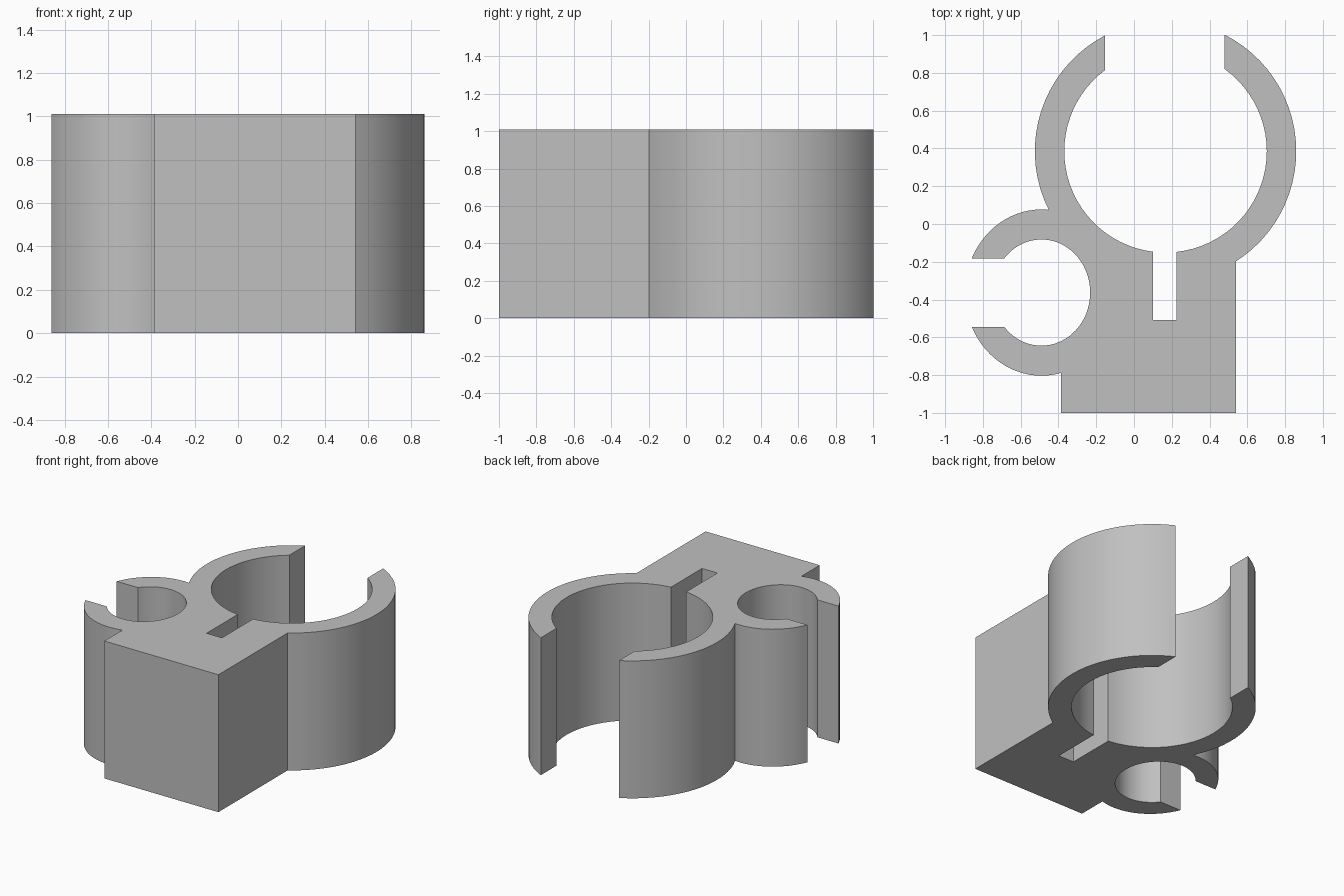
import bpy
import bmesh
from math import acos, asin, sin, cos, pi, ceil

if "Cube" in bpy.data.objects:
    bpy.data.objects.remove(bpy.data.objects["Cube"], do_unlink=True)

HEIGHT = 1.01
BIG_X, BIG_Y, BIG_OUT, BIG_IN = 0.167, 0.385, 0.692, 0.536
SMALL_X, SMALL_Y = -0.49, -0.363
SMALL_OUT, SMALL_IN = (0.405, 0.44), (0.258, 0.281)
BLOCK_L, BLOCK_R = -0.387, 0.541
SLOT_L, SLOT_R, SLOT_END = 0.101, 0.226, -0.509
MOUTH_L, MOUTH_R = -0.153, 0.479
SMALL_MOUTH = 0.181


def arc(cx, cy, rx, ry, start, end):
    """Points along an elliptical arc, end points included."""
    n = max(2, ceil(abs(end - start) / (pi / 36)))
    angles = [start + (end - start) * i / n for i in range(n + 1)]
    return [(cx + rx * cos(a), cy + ry * sin(a)) for a in angles]


def big(radius, start, end):
    return arc(BIG_X, BIG_Y, radius, radius, start, end)


def small(radii, start, end):
    return arc(SMALL_X, SMALL_Y, *radii, start, end)


def at_x(radius, x):
    """Upper angle at which the big ring crosses x."""
    return acos((x - BIG_X) / radius)


lip_out = asin(SMALL_MOUTH / SMALL_OUT[1])
lip_in = asin(SMALL_MOUTH / SMALL_IN[1])

# Outline, counter-clockwise from the front edge of the block
outline = [(BLOCK_L, -1), (BLOCK_R, -1)]
# Left arm of the large clip, then the slot between the arms
outline += big(BIG_OUT, -at_x(BIG_OUT, BLOCK_R), at_x(BIG_OUT, MOUTH_R))
outline += big(BIG_IN, at_x(BIG_IN, MOUTH_R), -at_x(BIG_IN, SLOT_R))
outline += [(SLOT_R, SLOT_END), (SLOT_L, SLOT_END)]
# Right arm of the large clip
outline += big(BIG_IN, -at_x(BIG_IN, SLOT_L), at_x(BIG_IN, MOUTH_L) - 2 * pi)
outline += big(BIG_OUT, at_x(BIG_OUT, MOUTH_L), 2 * pi - at_x(BIG_OUT, -0.451))
# Small side clip
outline += small(SMALL_OUT, acos(0.035 / SMALL_OUT[0]), pi - lip_out)
outline += small(SMALL_IN, pi - lip_in, lip_in - pi)
outline += small(SMALL_OUT, pi + lip_out,
                 2 * pi - acos((BLOCK_L - SMALL_X) / SMALL_OUT[0]))

# Extrude the outline upwards
bm = bmesh.new()
base = bm.faces.new([bm.verts.new((x, y, 0)) for x, y in outline])
walls = bmesh.ops.extrude_face_region(bm, geom=[base], use_keep_orig=True)
top = [v for v in walls["geom"] if isinstance(v, bmesh.types.BMVert)]
bmesh.ops.translate(bm, verts=top, vec=(0, 0, HEIGHT))
bmesh.ops.recalc_face_normals(bm, faces=bm.faces)
mesh = bpy.data.meshes.new("double_clip")
bm.to_mesh(mesh)
bm.free()

# Plain grey plastic
grey = bpy.data.materials.new("plain_grey")
grey.use_nodes = True
colour = (0.53, 0.53, 0.53, 1)
grey.diffuse_color = colour
grey.node_tree.nodes["Principled BSDF"].inputs["Base Color"].default_value = colour
mesh.materials.append(grey)

clip = bpy.data.objects.new("double_clip", mesh)
bpy.context.collection.objects.link(clip)
bpy.ops.object.select_all(action="DESELECT")
clip.select_set(True)
bpy.context.view_layer.objects.active = clip
bpy.ops.object.shade_smooth_by_angle(angle=pi / 6)
